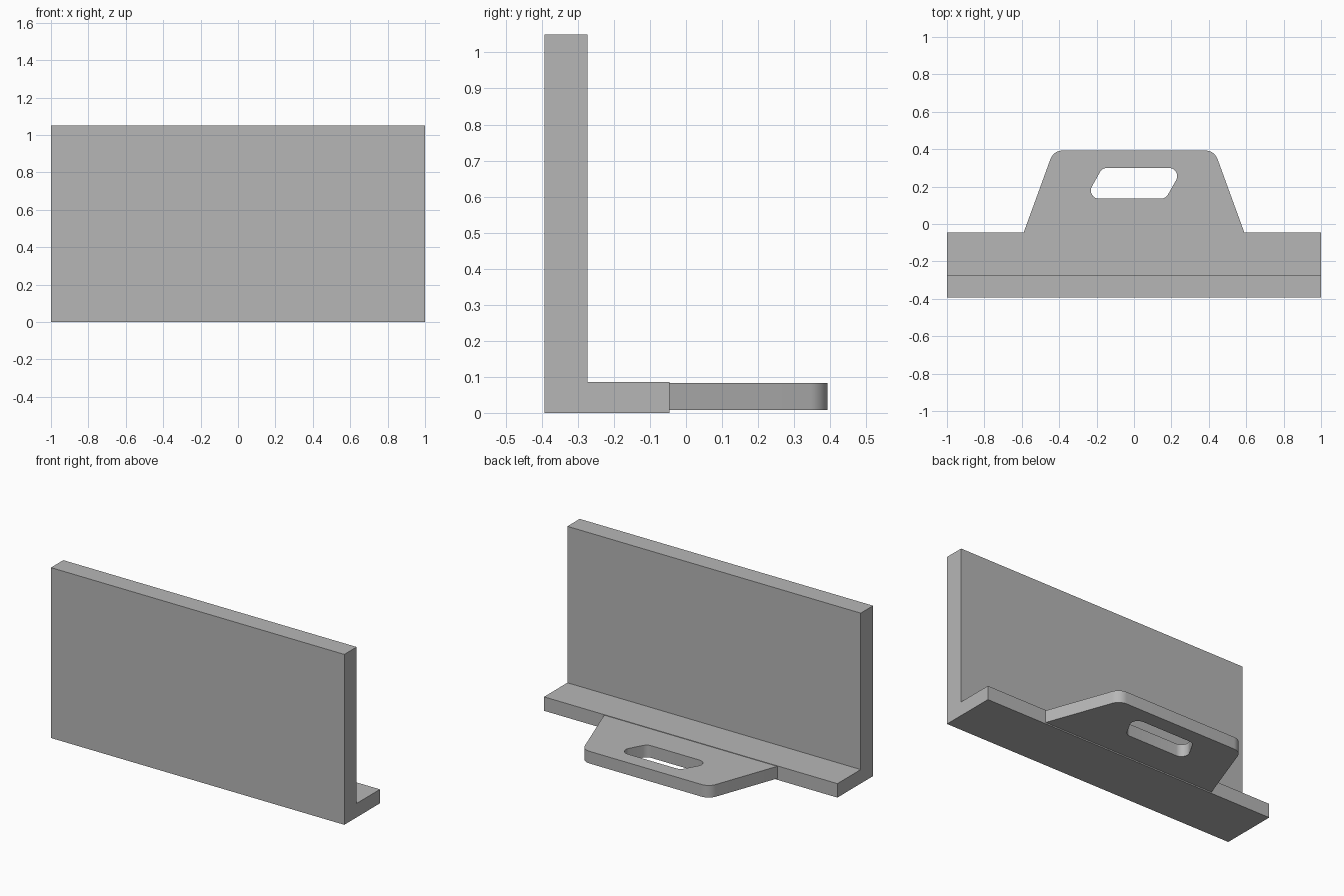
import bpy
import bmesh
import math
from mathutils import Vector

cube = bpy.data.objects.get("Cube")
if cube:
    bpy.data.objects.remove(cube, do_unlink=True)

# Single grey finish
grey = bpy.data.materials.new("plain_grey")
grey.use_nodes = True
colour = (0.47, 0.47, 0.47, 1)
grey.diffuse_color = colour
grey.node_tree.nodes["Principled BSDF"].inputs["Base Color"].default_value = colour


def rounded(corners, steps=10):
    """Outline from (x, y, radius) corners, each replaced by an arc."""
    points = []
    for i, (x, y, r) in enumerate(corners):
        p = Vector((x, y))
        if r == 0:
            points.append(p)
            continue
        a = (Vector(corners[i - 1][:2]) - p).normalized()
        b = (Vector(corners[(i + 1) % len(corners)][:2]) - p).normalized()
        half = a.angle(b) / 2
        centre = p + (a + b).normalized() * r / math.sin(half)
        start = p + a * r / math.tan(half) - centre
        end = p + b * r / math.tan(half) - centre
        sweep = start.angle_signed(end)
        first = math.atan2(start.y, start.x)
        for k in range(steps + 1):
            t = first - sweep * k / steps
            points.append(centre + r * Vector((math.cos(t), math.sin(t))))
    return points


def finish(name, mesh):
    mesh.materials.clear()
    mesh.materials.append(grey)
    obj = bpy.data.objects.new(name, mesh)
    bpy.context.collection.objects.link(obj)
    return obj


def sheet(name, outlines, bottom, top):
    """Flat plate from outlines; inner outlines become holes."""
    curve = bpy.data.curves.new(name, "CURVE")
    curve.dimensions = "2D"
    curve.fill_mode = "BOTH"
    curve.extrude = (top - bottom) / 2
    for outline in outlines:
        spline = curve.splines.new("POLY")
        spline.points.add(len(outline) - 1)
        for point, p in zip(spline.points, outline):
            point.co = (p.x, p.y, 0, 1)
        spline.use_cyclic_u = True
    helper = bpy.data.objects.new(name + "_outline", curve)
    bpy.context.collection.objects.link(helper)
    bpy.context.view_layer.update()
    mesh = bpy.data.meshes.new_from_object(
        helper.evaluated_get(bpy.context.evaluated_depsgraph_get()))
    bpy.data.objects.remove(helper, do_unlink=True)
    # Weld the caps to the walls
    bm = bmesh.new()
    bm.from_mesh(mesh)
    bmesh.ops.remove_doubles(bm, verts=bm.verts, dist=0.0005)
    bmesh.ops.recalc_face_normals(bm, faces=bm.faces)
    bmesh.ops.translate(bm, verts=bm.verts, vec=(0, 0, (bottom + top) / 2))
    bm.to_mesh(mesh)
    bm.free()
    return finish(name, mesh)


# Upright plate and foot flange: one L profile extruded along x
front, back, lip = -0.393, -0.273, -0.046
height, foot = 1.05, 0.086
profile = [(front, 0), (lip, 0), (lip, foot), (back, foot), (back, height), (front, height)]
bm = bmesh.new()
face = bm.faces.new([bm.verts.new((-1, y, z)) for y, z in profile])
walls = bmesh.ops.extrude_face_region(bm, geom=[face])
bmesh.ops.translate(bm, vec=(2, 0, 0),
                    verts=[v for v in walls["geom"] if isinstance(v, bmesh.types.BMVert)])
bmesh.ops.recalc_face_normals(bm, faces=bm.faces)
mesh = bpy.data.meshes.new("angle_plate")
bm.to_mesh(mesh)
bm.free()
finish("angle_plate", mesh)

# Tapered tab with a slanted, rounded slot
tab_outline = rounded([(-0.59, lip, 0), (0.59, lip, 0), (0.43, 0.393, 0.07), (-0.43, 0.393, 0.07)])
r = 0.044
slot_outline = rounded([(-0.262, 0.135, r), (0.169, 0.135, r), (0.262, 0.3, r), (-0.169, 0.3, r)])
tab = sheet("mounting_tab", [tab_outline, slot_outline], 0.008, 0.083)

bpy.ops.object.select_all(action="DESELECT")
tab.select_set(True)
bpy.context.view_layer.objects.active = tab
bpy.ops.object.shade_smooth_by_angle(angle=math.radians(30))
